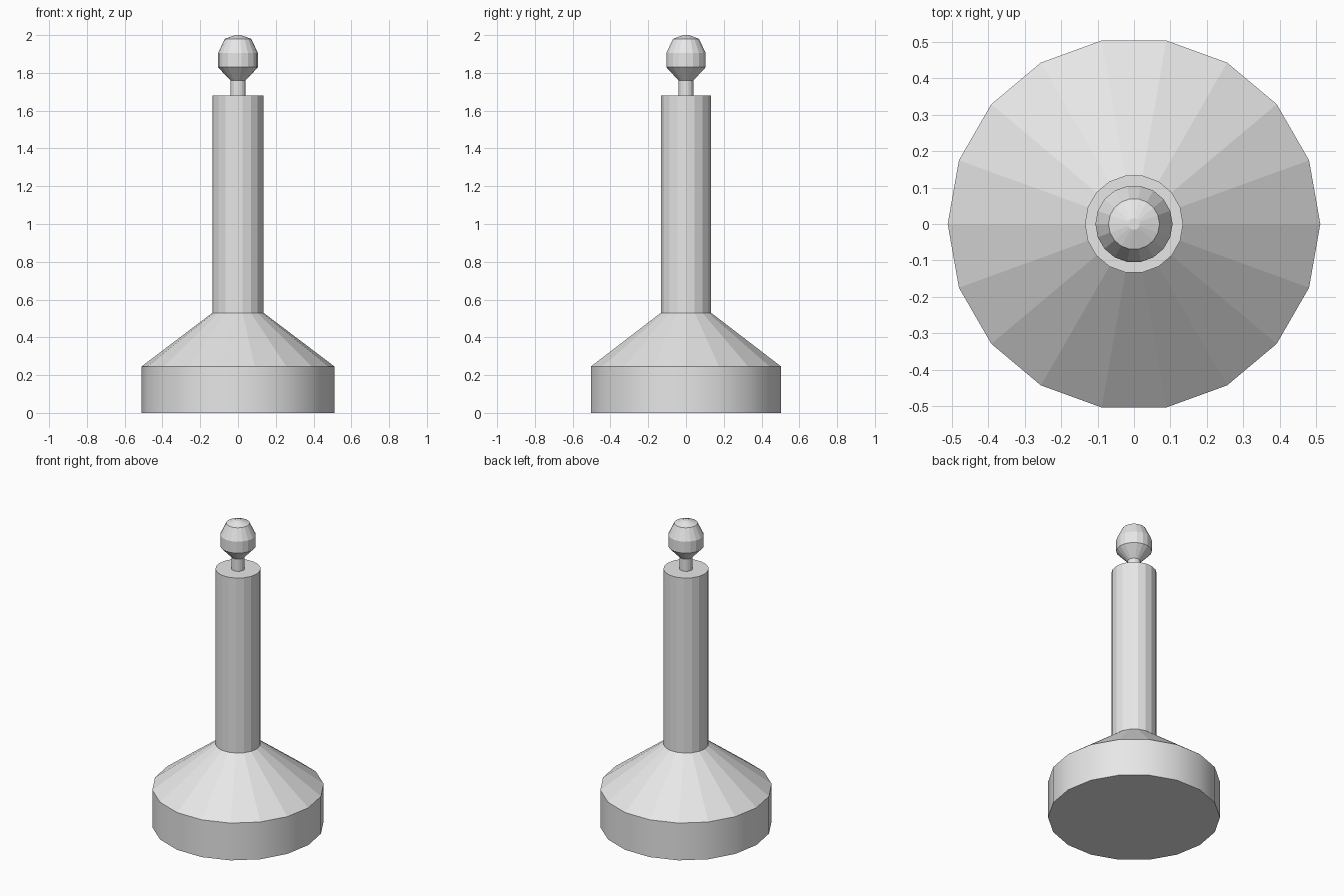
import bpy
import math

SIDES = 18

cube = bpy.data.objects.get("Cube")
if cube:
    bpy.data.objects.remove(cube, do_unlink=True)

grey = bpy.data.materials.new("light_grey")
grey.use_nodes = True
grey.diffuse_color = (0.8, 0.8, 0.8, 1)
grey.node_tree.nodes["Principled BSDF"].inputs["Base Color"].default_value = (0.8, 0.8, 0.8, 1)


def lathe(name, profile, cap_bottom=False, cap_top=False, smooth_walls=False):
    """Turn a (radius, z) profile, listed bottom to top, around the z axis."""
    verts = [(r * math.cos(math.tau * i / SIDES), r * math.sin(math.tau * i / SIDES), z)
             for r, z in profile for i in range(SIDES)]
    faces = []
    for ring in range(len(profile) - 1):
        a, b = ring * SIDES, (ring + 1) * SIDES
        for i in range(SIDES):
            j = (i + 1) % SIDES
            faces.append((a + i, a + j, b + j, b + i))
    walls = len(faces)
    if cap_bottom:
        faces.append(tuple(reversed(range(SIDES))))
    if cap_top:
        faces.append(tuple(range(len(verts) - SIDES, len(verts))))
    mesh = bpy.data.meshes.new(name)
    mesh.from_pydata(verts, [], faces)
    for face in mesh.polygons:
        face.use_smooth = smooth_walls and face.index < walls
    mesh.materials.append(grey)
    mesh.update()
    obj = bpy.data.objects.new(name, mesh)
    bpy.context.collection.objects.link(obj)
    return obj


# Broad foot and the sloping skirt above it
lathe("base", [(0.512, 0), (0.512, 0.245)], cap_bottom=True, smooth_walls=True)
lathe("skirt", [(0.512, 0.245), (0.135, 0.53)])

# Tall column with a flat top
lathe("column", [(0.135, 0.53), (0.135, 1.68)], cap_top=True)

# Thin neck carrying the faceted knob
lathe("neck", [(0.04, 1.68), (0.04, 1.76)])
lathe("knob", [(0.04, 1.76), (0.106, 1.83), (0.106, 1.905), (0.07, 1.98), (0.016, 2.0)],
      cap_top=True)
